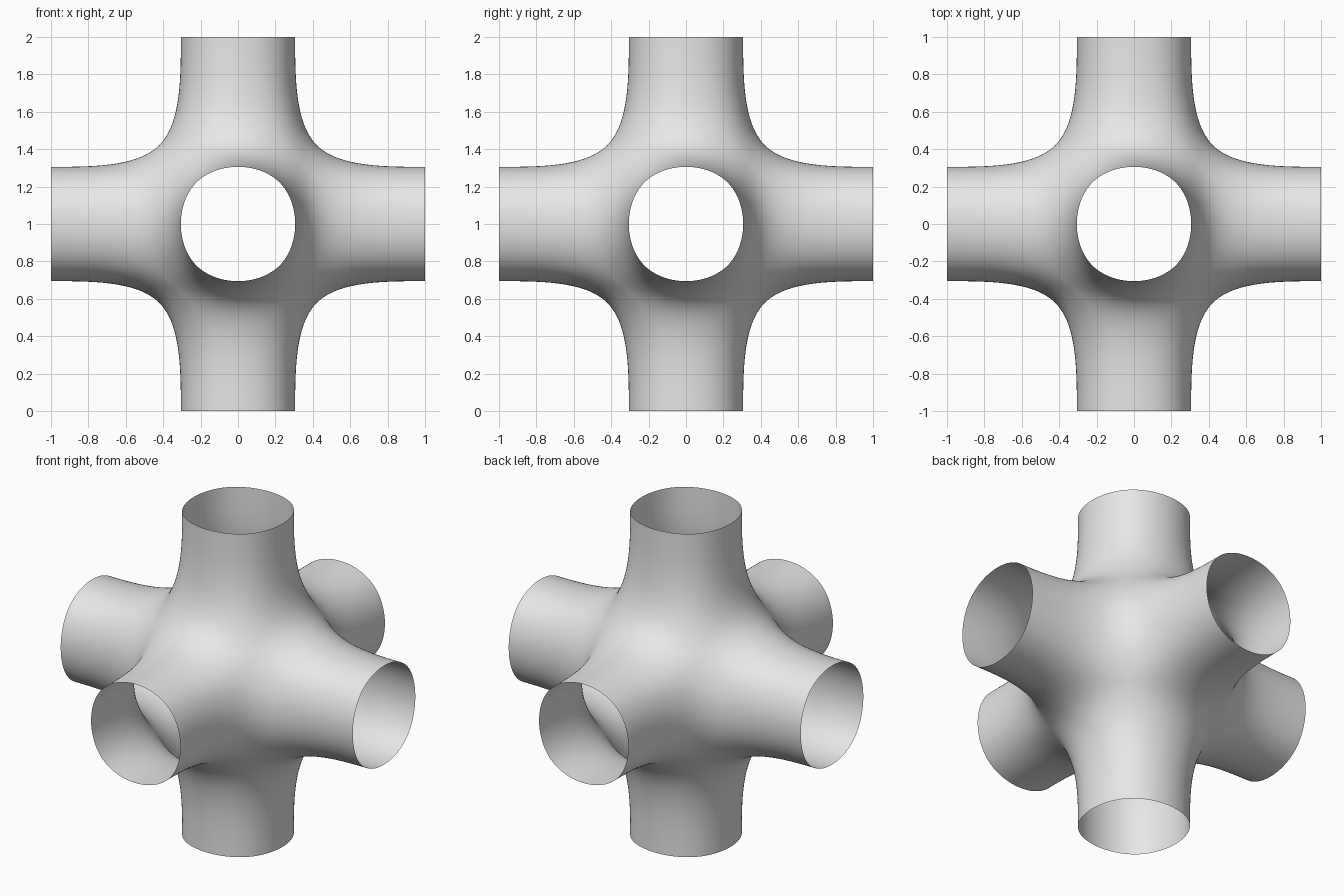
import bpy
import bmesh

cube = bpy.data.objects.get("Cube")
if cube:
    bpy.data.objects.remove(cube, do_unlink=True)

HALF = 1 / 3      # half width of the control cage's core
REACH = 1.0       # distance from the centre to each open end

# Plain grey material
grey = bpy.data.materials.new("light grey")
grey.use_nodes = True
colour = (0.8, 0.8, 0.8, 1.0)
grey.diffuse_color = colour
grey.node_tree.nodes["Principled BSDF"].inputs["Base Color"].default_value = colour

# Control cage: a cube with all six faces pulled out into arms
bm = bmesh.new()
bmesh.ops.create_cube(bm, size=2 * HALF)
bm.normal_update()
ends = bmesh.ops.extrude_discrete_faces(bm, faces=bm.faces[:])["faces"]
for face in ends:
    direction = face.calc_center_median().normalized()
    bmesh.ops.translate(bm, verts=face.verts[:], vec=direction * (REACH - HALF))
bmesh.ops.recalc_face_normals(bm, faces=bm.faces[:])

# Open the arm ends
bmesh.ops.delete(bm, geom=ends, context='FACES_ONLY')
bmesh.ops.translate(bm, verts=bm.verts[:], vec=(0, 0, REACH))
for face in bm.faces:
    face.smooth = True

mesh = bpy.data.meshes.new("six_way_pipe_junction")
bm.to_mesh(mesh)
bm.free()
mesh.materials.append(grey)
junction = bpy.data.objects.new("six_way_pipe_junction", mesh)
bpy.context.collection.objects.link(junction)

# Round the cage into flowing tubes
subdivision = junction.modifiers.new("rounding", 'SUBSURF')
subdivision.levels = 5
subdivision.render_levels = 5
